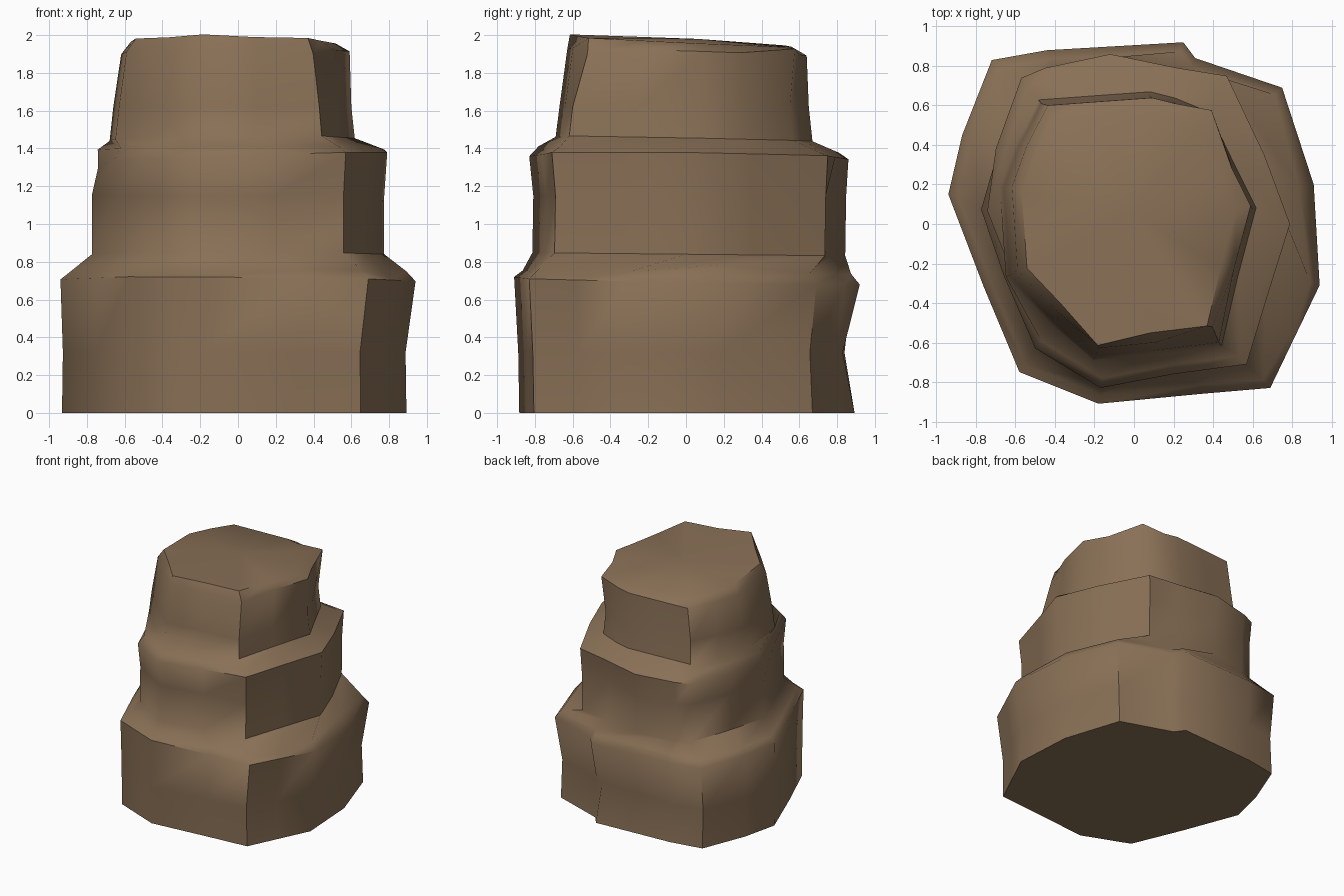
import bpy
import bmesh
import math
from mathutils import Vector

default_cube = bpy.data.objects.get("Cube")
if default_cube:
    bpy.data.objects.remove(default_cube, do_unlink=True)

# Single stone colour
stone = bpy.data.materials.new("brown stone")
stone.use_nodes = True
stone_colour = (0.25, 0.162, 0.093, 1)
stone.diffuse_color = stone_colour
shader = stone.node_tree.nodes["Principled BSDF"]
shader.inputs["Base Color"].default_value = stone_colour
shader.inputs["Roughness"].default_value = 0.9

# Outlines of the three tiers, with matching corners, counter-clockwise from the left side
lower_outline = [
    (.94, -.31), (.91, .2), (.75, .69), (.31, .84), (.25, .92),
    (-.44, .88), (-.72, .83), (-.87, .45), (-.94, .15), (-.76, -.32),
    (-.58, -.75), (-.18, -.91), (.34, -.86), (.69, -.83), (.81, -.58)]
middle_outline = [
    (.79, 0), (.66, .35), (.47, .75), (.22, .79), (-.12, .86),
    (-.45, .79), (-.57, .74), (-.7, .38), (-.79, .07), (-.66, -.26),
    (-.5, -.63), (-.17, -.83), (.2, -.76), (.57, -.71), (.68, -.35)]
upper_outline = [
    (.6, .08), (.5, .28), (.37, .55), (.2, .62), (.08, .65),
    (-.2, .63), (-.47, .61), (-.58, .4), (-.66, .18), (-.63, -.26),
    (-.43, -.47), (-.2, -.67), (.1, -.64), (.43, -.6), (.51, -.26)]


def add_ring(bm, outline, height, scale=1, shift=(0, 0), tilt=(0, 0)):
    """One horizontal loop of a tier; tilt raises it along x and y."""
    ring = []
    for x, y in outline:
        px, py = x * scale + shift[0], y * scale + shift[1]
        z = max(0, height + tilt[0] * x + tilt[1] * y)
        ring.append(bm.verts.new((px, py, z)))
    return ring


def bridge(bm, below, above):
    count = len(below)
    for i in range(count):
        j = (i + 1) % count
        bm.faces.new((below[i], below[j], above[j], above[i]))


def cap(bm, ring, height):
    """Close the loop with a fan around a middle point."""
    middle = sum((v.co for v in ring), Vector()) / len(ring)
    middle.z = height
    tip = bm.verts.new(middle)
    for i, v in enumerate(ring):
        bm.faces.new((v, ring[(i + 1) % len(ring)], tip))


bm = bmesh.new()
rings = [
    # Lower tier: upright wall, worn rim, sloping ledge
    add_ring(bm, lower_outline, 0, .97, (-.02, 0)),
    add_ring(bm, lower_outline, .32, .965, (-.02, -.01)),
    add_ring(bm, lower_outline, .7, 1, tilt=(-.01, -.02)),
    add_ring(bm, lower_outline, .745, .95, tilt=(0, -.01)),
    # Middle tier
    add_ring(bm, middle_outline, .84, .98, tilt=(0, -.01)),
    add_ring(bm, middle_outline, 1.15, .98, (0, .005)),
    add_ring(bm, middle_outline, 1.355, 1, tilt=(.03, -.01)),
    add_ring(bm, middle_outline, 1.395, .94, tilt=(0, -.02)),
    # Upper tier, narrowing to a rounded crown
    add_ring(bm, upper_outline, 1.45, 1.03, tilt=(.01, -.02)),
    add_ring(bm, upper_outline, 1.62, 1, tilt=(0, 0)),
    add_ring(bm, upper_outline, 1.91, .96, (.015, .015), (.01, -.03)),
    add_ring(bm, upper_outline, 1.965, .86, (0, 0), (-.01, -.04)),
]
for below, above in zip(rings, rings[1:]):
    bridge(bm, below, above)
cap(bm, rings[-1], 1.98)
bm.faces.new(list(reversed(rings[0])))

# Chipped notches: push chosen corners in or out along the wall
for level, corner, amount, rise in (
        (1, 4, -.05, 0), (5, 3, -.04, 0), (6, 8, -.05, -.03),
        (10, 13, -.05, -.03), (7, 0, .03, 0), (3, 1, -.03, .04),
        (3, 14, .02, -.03), (10, 2, .04, .03), (11, 11, .04, .01)):
    v = rings[level][corner]
    outward = Vector((v.co.x, v.co.y, 0)).normalized()
    v.co += outward * amount + Vector((0, 0, rise))

bmesh.ops.recalc_face_normals(bm, faces=bm.faces)
mesh = bpy.data.meshes.new("tiered_rock")
bm.to_mesh(mesh)
bm.free()
mesh.materials.append(stone)
rock = bpy.data.objects.new("tiered_rock", mesh)
bpy.context.collection.objects.link(rock)

# Soft shading with only the strongest breaks kept sharp
bpy.ops.object.select_all(action="DESELECT")
rock.select_set(True)
bpy.context.view_layer.objects.active = rock
bpy.ops.object.shade_smooth_by_angle(angle=math.radians(52))
